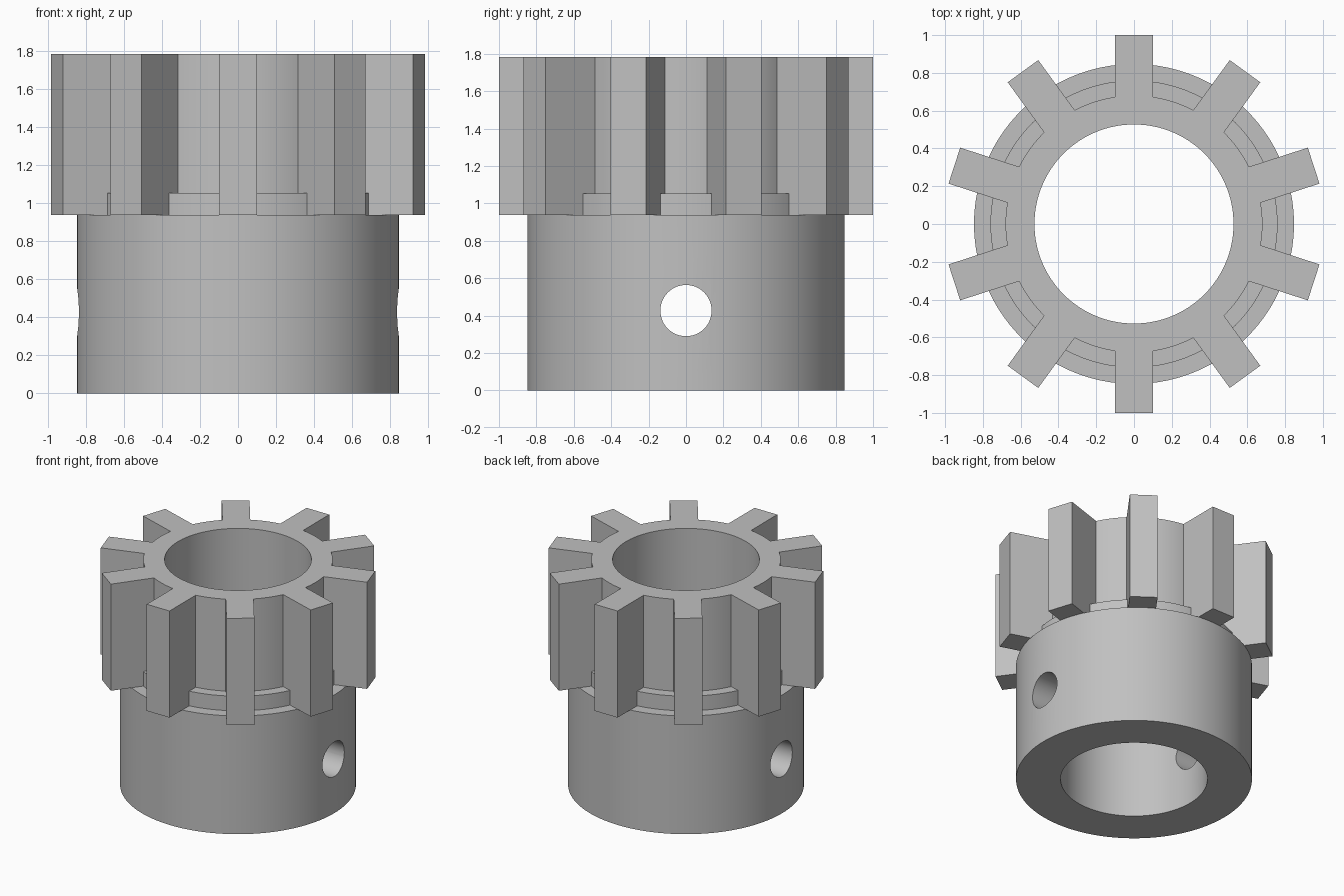
import bpy, bmesh, math
from mathutils import Matrix

cube = bpy.data.objects.get("Cube")
if cube:
    bpy.data.objects.remove(cube, do_unlink=True)

SEGMENTS, TEETH = 120, 10
HUB_TOP, TOP = 0.937, 1.782

grey = bpy.data.materials.new("plain grey")
grey.use_nodes = True
grey.diffuse_color = (0.53, 0.53, 0.53, 1)
grey.node_tree.nodes["Principled BSDF"].inputs["Base Color"].default_value = grey.diffuse_color


def make_object(name, bm):
    bmesh.ops.recalc_face_normals(bm, faces=bm.faces)
    mesh = bpy.data.meshes.new(name)
    bm.to_mesh(mesh)
    bm.free()
    mesh.materials.append(grey)
    obj = bpy.data.objects.new(name, mesh)
    bpy.context.collection.objects.link(obj)
    return obj


def lathe(name, profile):
    """Closed (radius, z) profile turned around the z axis."""
    bm = bmesh.new()
    rings = []
    for i in range(SEGMENTS):
        a = math.tau * i / SEGMENTS
        rings.append([bm.verts.new((r * math.cos(a), r * math.sin(a), z)) for r, z in profile])
    n = len(profile)
    for i, ring in enumerate(rings):
        nxt = rings[(i + 1) % SEGMENTS]
        for j in range(n):
            k = (j + 1) % n
            bm.faces.new((ring[j], nxt[j], nxt[k], ring[k]))
    return make_object(name, bm)


def boolean(target, tool, operation):
    tool.hide_render = True
    mod = target.modifiers.new(tool.name, 'BOOLEAN')
    mod.operation, mod.object, mod.solver = operation, tool, 'EXACT'
    bpy.context.view_layer.objects.active = target
    bpy.ops.object.modifier_apply(modifier=mod.name)
    bpy.data.objects.remove(tool, do_unlink=True)


# Turned body: hub, stepped collar and gear core around an open bore
pinion = lathe("pinion_gear", [
    (0.527, 0), (0.847, 0), (0.847, HUB_TOP), (0.76, HUB_TOP),
    (0.76, 1.053), (0.68, 1.053), (0.68, TOP), (0.527, TOP)])

# Square teeth, rooted inside the core
bm = bmesh.new()
inner, outer, width = 0.6, 1.0, 0.2
for i in range(TEETH):
    turn = Matrix.Rotation(math.pi / 2 + math.tau * i / TEETH, 4, 'Z')
    place = Matrix.Translation(((inner + outer) / 2, 0, (HUB_TOP + TOP) / 2))
    size = Matrix.Diagonal((outer - inner, width, TOP - HUB_TOP, 1))
    bmesh.ops.create_cube(bm, size=1, matrix=turn @ place @ size)
boolean(pinion, make_object("gear_teeth", bm), 'UNION')

# Set-screw hole drilled sideways through both hub walls
bm = bmesh.new()
bmesh.ops.create_cone(bm, cap_ends=True, segments=48, radius1=0.137, radius2=0.137, depth=2.4,
                      matrix=Matrix.Translation((0, 0, 0.427)) @ Matrix.Rotation(math.pi / 2, 4, 'Y'))
boolean(pinion, make_object("screw_hole_cutter", bm), 'DIFFERENCE')

# Smooth round walls, sharp corners
bpy.ops.object.select_all(action='DESELECT')
pinion.select_set(True)
bpy.context.view_layer.objects.active = pinion
bpy.ops.object.shade_smooth_by_angle(angle=math.radians(20))
